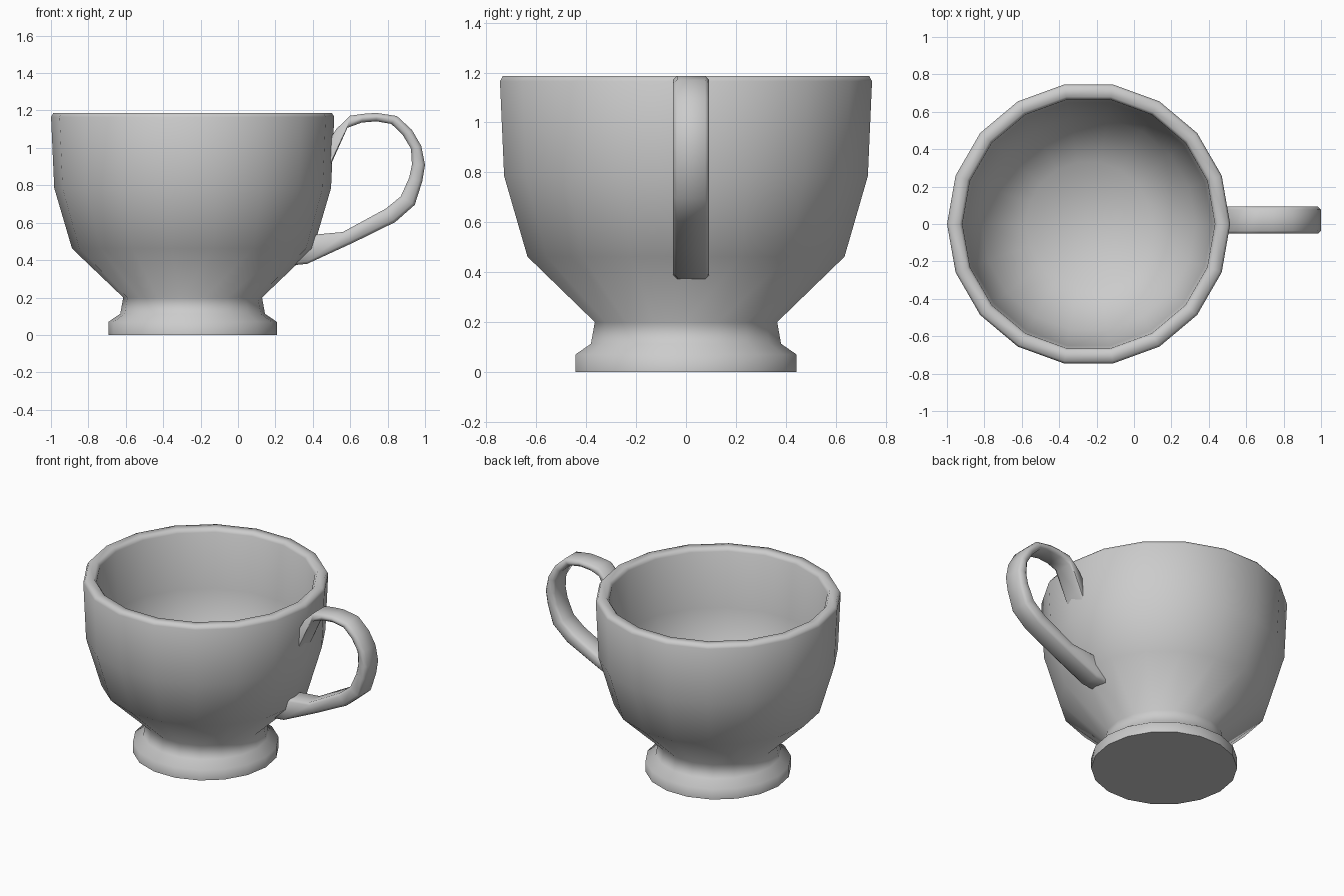
import bpy, bmesh, math
from mathutils import Vector

if "Cube" in bpy.data.objects:
    bpy.data.objects.remove(bpy.data.objects["Cube"])

CUP_X = -0.2425
SIDES = 18


def finish(name, bm):
    bmesh.ops.recalc_face_normals(bm, faces=bm.faces)
    mesh = bpy.data.meshes.new(name)
    bm.to_mesh(mesh)
    bm.free()
    ob = bpy.data.objects.new(name, mesh)
    bpy.context.collection.objects.link(ob)
    bpy.ops.object.select_all(action='DESELECT')
    bpy.context.view_layer.objects.active = ob
    ob.select_set(True)
    bpy.ops.object.shade_smooth_by_angle(angle=math.radians(65))
    return ob


def loft(name, rings):
    """Skin consecutive closed rings of points and cap both ends."""
    bm = bmesh.new()
    loops = [[bm.verts.new(p) for p in ring] for ring in rings]
    for a, b in zip(loops, loops[1:]):
        n = len(a)
        for i in range(n):
            j = (i + 1) % n
            bm.faces.new((a[i], a[j], b[j], b[i]))
    bm.faces.new(loops[0])
    bm.faces.new(loops[-1])
    return finish(name, bm)


# Cup: one profile running up the outside, over the rim and down to the floor
profile = [(0.45, 0), (0.45, 0.07), (0.387, 0.113), (0.371, 0.2),
           (0.645, 0.462), (0.74, 0.785), (0.757, 1.165), (0.745, 1.187),
           (0.69, 1.187), (0.675, 1.165), (0.66, 0.79), (0.572, 0.5),
           (0.335, 0.275)]
loft("cup", [[(CUP_X + r * math.cos(math.tau * i / SIDES),
               r * math.sin(math.tau * i / SIDES), z) for i in range(SIDES)]
             for r, z in profile])

# Handle: chamfered strap, each station is outer x, z then inner x, z
stations = [(0.475, 1.02, 0.475, 0.86), (0.525, 1.10, 0.51, 0.94),
            (0.60, 1.172, 0.585, 1.107), (0.67, 1.182, 0.66, 1.135),
            (0.74, 1.187, 0.74, 1.142), (0.85, 1.17, 0.82, 1.128),
            (0.93, 1.096, 0.88, 1.07), (0.98, 1.01, 0.925, 0.995),
            (1.0, 0.91, 0.93, 0.91), (0.985, 0.82, 0.915, 0.84),
            (0.945, 0.695, 0.87, 0.74), (0.84, 0.603, 0.79, 0.675),
            (0.62, 0.495, 0.56, 0.55), (0.37, 0.38, 0.43, 0.538),
            (0.29, 0.372, 0.36, 0.53)]
Y0, Y1, C = -0.052, 0.093, 0.016


def strap_ring(ox, oz, ix, iz):
    o, i = Vector((ox, 0, oz)), Vector((ix, 0, iz))
    t = C / (o - i).length
    section = [(0, Y0 + C), (0, Y1 - C), (t, Y1), (1 - t, Y1),
               (1, Y1 - C), (1, Y0 + C), (1 - t, Y0), (t, Y0)]
    return [o.lerp(i, f) + Vector((0, y, 0)) for f, y in section]


loft("handle", [strap_ring(*s) for s in stations])
